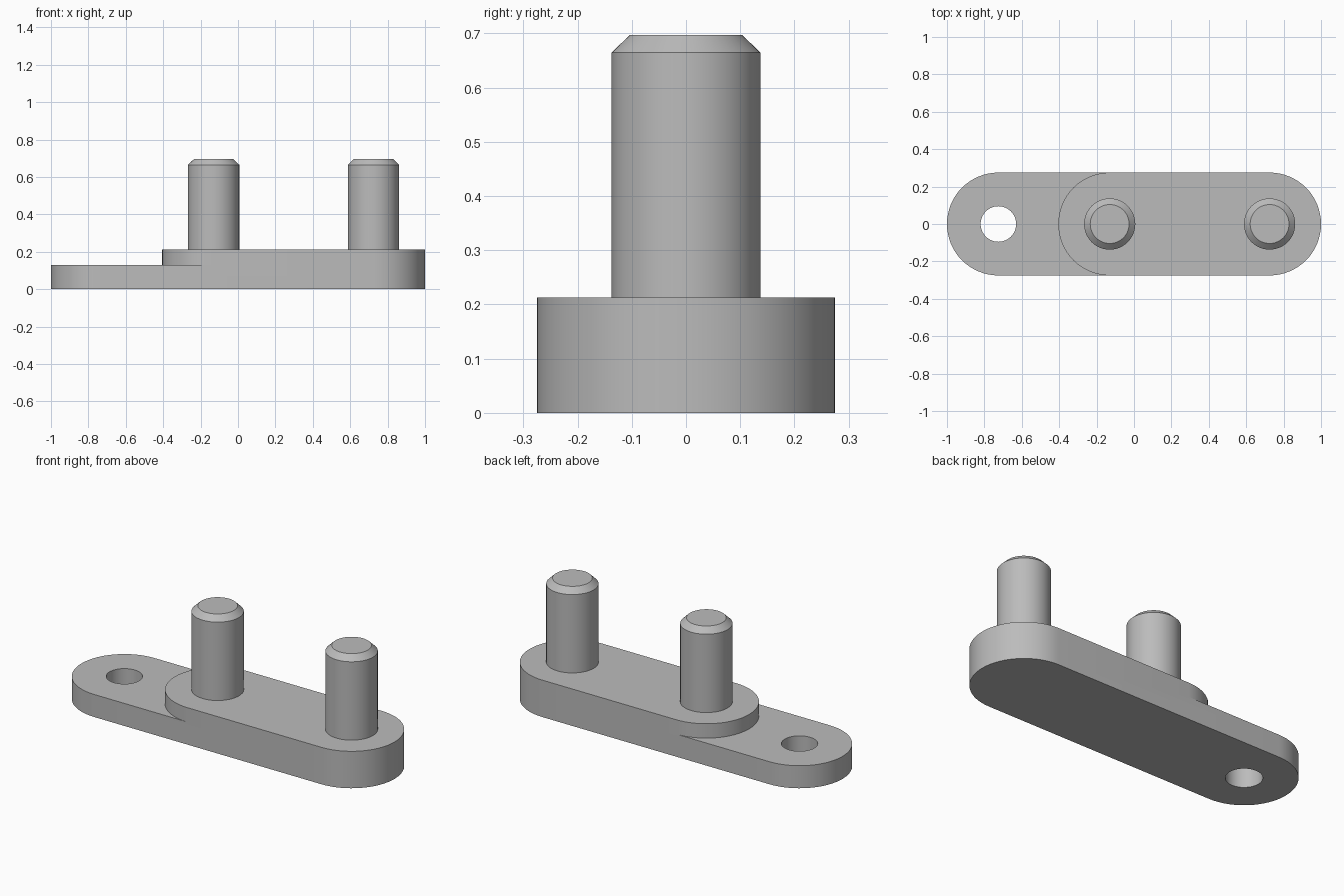
import bpy, bmesh, math

if "Cube" in bpy.data.objects:
    bpy.data.objects.remove(bpy.data.objects["Cube"])

R = 0.275            # end radius of the link
XL, XM, XR = -0.725, -0.13, 0.725   # hole, step and right pin centres
LOW, HIGH = 0.13, 0.213             # thin and thick plate heights
HOLE_R = 0.095
SEG = 32

grey = bpy.data.materials.new("plain grey")
grey.diffuse_color = (0.5, 0.5, 0.5, 1)
grey.use_nodes = True
grey.node_tree.nodes["Principled BSDF"].inputs["Base Color"].default_value = grey.diffuse_color


def finish(name, bm):
    bmesh.ops.remove_doubles(bm, verts=bm.verts, dist=1e-5)
    bmesh.ops.recalc_face_normals(bm, faces=bm.faces)
    mesh = bpy.data.meshes.new(name)
    bm.to_mesh(mesh)
    bm.free()
    mesh.materials.append(grey)
    obj = bpy.data.objects.new(name, mesh)
    bpy.context.collection.objects.link(obj)
    bpy.ops.object.select_all(action='DESELECT')
    obj.select_set(True)
    bpy.context.view_layer.objects.active = obj
    bpy.ops.object.shade_smooth_by_angle(angle=math.radians(30))
    return obj


def arc(cx, r, start, sweep, n):
    return [(cx + r * math.cos(math.radians(start + sweep * i / n)),
             r * math.sin(math.radians(start + sweep * i / n))) for i in range(n + 1)]


def fill(bm, loops, z):
    """Flat face bounded by one outline and any hole outlines."""
    edges = []
    for loop in loops:
        vs = [bm.verts.new((x, y, z)) for x, y in loop]
        edges += [bm.edges.new((a, b)) for a, b in zip(vs, vs[1:] + vs[:1])]
    bmesh.ops.triangle_fill(bm, edges=edges, use_beauty=True, use_dissolve=False)


def wall(bm, pts, z0, z1):
    for (ax, ay), (bx, by) in zip(pts, pts[1:]):
        bm.faces.new([bm.verts.new(p) for p in
                      ((ax, ay, z0), (bx, by, z0), (bx, by, z1), (ax, ay, z1))])


# Stepped link plate with a round hole in its thin end
left = arc(XL, R, 90, 180, SEG)
step = arc(XM, R, 90, 180, SEG)
right = arc(XR, R, -90, 180, SEG)
hole = arc(XL, HOLE_R, 0, 360, 48)

bm = bmesh.new()
fill(bm, [left + right, hole[:-1]], 0)
fill(bm, [left + step[::-1], hole[:-1]], LOW)
fill(bm, [step + right], HIGH)
wall(bm, left, 0, LOW)
wall(bm, step, LOW, HIGH)
wall(bm, right, 0, HIGH)
wall(bm, hole, 0, LOW)
for y in (-R, R):
    side = ((XL, 0), (XR, 0), (XR, HIGH), (XM, HIGH), (XM, LOW), (XL, LOW))
    bm.faces.new([bm.verts.new((x, y, z)) for x, z in side])
finish("link_plate", bm)


# Chamfered pins standing on the thick part
def pin(name, cx):
    bm = bmesh.new()
    wall(bm, arc(cx, 0.137, 0, 360, 48), HIGH, 0.665)
    lower, upper = arc(cx, 0.137, 0, 360, 48), arc(cx, 0.104, 0, 360, 48)
    for i in range(48):
        bm.faces.new([bm.verts.new(p) for p in (
            (*lower[i], 0.665), (*lower[i + 1], 0.665),
            (*upper[i + 1], 0.697), (*upper[i], 0.697))])
    bm.faces.new([bm.verts.new((x, y, 0.697)) for x, y in upper[:-1]])
    finish(name, bm)


pin("middle_pin", XM)
pin("end_pin", XR)
